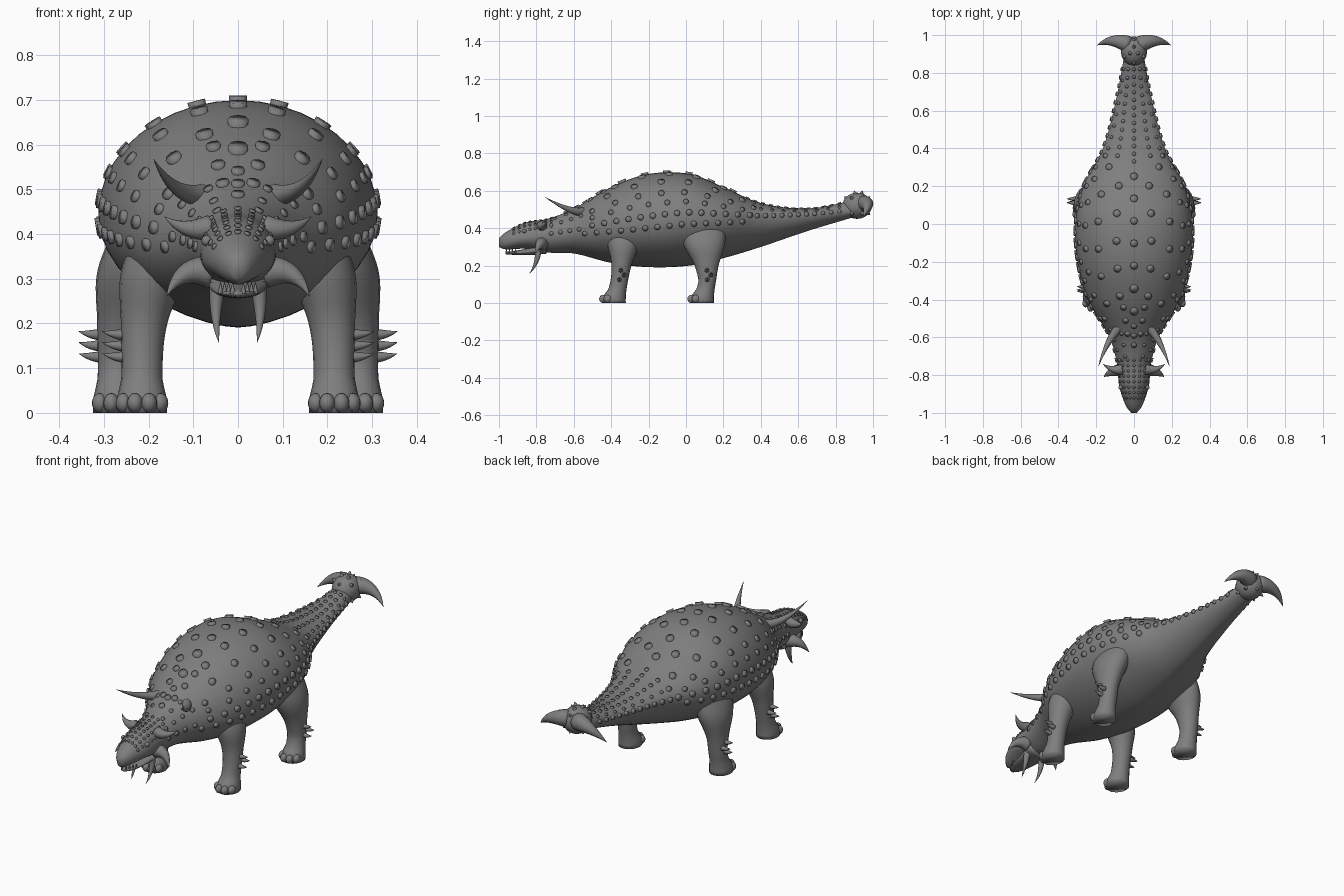
import bpy, bmesh, math, random
from mathutils import Vector, Matrix

if "Cube" in bpy.data.objects:
    bpy.data.objects.remove(bpy.data.objects["Cube"])
random.seed(4)

hide = bpy.data.materials.new("stone grey hide")
hide.use_nodes = True
hide.diffuse_color = (0.21, 0.21, 0.21, 1)
hide.node_tree.nodes["Principled BSDF"].inputs["Base Color"].default_value = hide.diffuse_color


def finish(bm, name):
    bmesh.ops.recalc_face_normals(bm, faces=bm.faces)
    mesh = bpy.data.meshes.new(name)
    bm.to_mesh(mesh)
    bm.free()
    mesh.materials.append(hide)
    mesh.shade_smooth()
    part = bpy.data.objects.new(name, mesh)
    bpy.context.collection.objects.link(part)


def sample(table, key):
    """Smooth interpolation of a table keyed by its first column."""
    last = len(table) - 1
    row = max(k for k in range(last) if k == 0 or table[k][0] <= key)
    before, start = table[max(row - 1, 0)], table[row]
    end, after = table[row + 1], table[min(row + 2, last)]
    span = end[0] - start[0]
    u = (key - start[0]) / span
    ease = u * u * (3 - 2 * u)
    values = []
    for column in range(1, len(start)):
        slope_in = (end[column] - before[column]) / (end[0] - before[0]) * span
        slope_out = (after[column] - start[column]) / (after[0] - start[0]) * span
        values.append(start[column] * (1 - ease) + end[column] * ease
                      + slope_in * u * (1 - u) ** 2 - slope_out * u * u * (1 - u))
    return values


def loft(bm, rings):
    loops = [[bm.verts.new(point) for point in ring] for ring in rings]
    for lower, upper in zip(loops, loops[1:]):
        for i in range(len(lower)):
            bm.faces.new((lower[i - 1], lower[i], upper[i], upper[i - 1]))
    bm.faces.new(loops[0])
    bm.faces.new(loops[-1])


def circle(count):
    return [(math.cos(math.tau * i / count), math.sin(math.tau * i / count)) for i in range(count)]


def ball(bm, position, radius, stretch=(1, 1, 1)):
    place = Matrix.Translation(position) @ Matrix.Diagonal((*stretch, 1))
    bmesh.ops.create_uvsphere(bm, u_segments=16, v_segments=12, radius=radius, matrix=place)


def horn(bm, base, bend, tip, radius, sides=8):
    """Tapered spike curving from base past bend to tip."""
    base, bend, tip = Vector(base), Vector(bend), Vector(tip)
    rings = []
    for step in range(sides):
        t = step / (sides - 0.6)
        middle = base.lerp(bend, t).lerp(bend.lerp(tip, t), t)
        along = (bend - base).lerp(tip - bend, t).normalized()
        across = along.orthogonal().normalized()
        if abs(along.y) < 0.95:
            across = along.cross(Vector((0, 1, 0))).normalized()
        other = along.cross(across)
        width = radius * (1 - t ** 1.3)
        rings.append([middle + (across * c + other * s) * width for c, s in circle(sides)])
    rings.append([tip.lerp(point, 0.02) for point in rings[-1]])
    loft(bm, rings)


def both_sides(bm, base, bend, tip, radius, sides=8):
    for side in (1, -1):
        horn(bm, *[(side * p[0], p[1], p[2]) for p in (base, bend, tip)], radius, sides)


# Body from beak to tail: y, half width, bottom, top
BODY = [(-1, .014, .30, .345), (-.97, .04, .287, .375), (-.86, .078, .29, .43),
        (-.74, .09, .27, .45), (-.6, .13, .265, .505), (-.4, .245, .215, .62),
        (-.2, .30, .192, .69), (.02, .31, .20, .69), (.2, .27, .24, .62),
        (.4, .165, .30, .535), (.65, .097, .385, .505), (.9, .05, .46, .55)]


def surface(y, angle):
    width, bottom, top = sample(BODY, y)
    ridge = .45 + .12 * min(y, 0) + .05 * max(y, 0) ** 2
    c, s = math.cos(angle), math.sin(angle)
    if s >= 0:
        return Vector((width * c, y, ridge + (top - ridge) * s))
    return Vector((math.copysign(width * abs(c) ** 1.25, c), y, ridge + (ridge - bottom) * s))


def outward(y, angle):
    step = .01
    round_body = surface(y, angle + step) - surface(y, angle - step)
    along_body = surface(y + step, angle) - surface(y - step, angle)
    return along_body.cross(round_body).normalized() * -1


bm = bmesh.new()
loft(bm, [[surface(-1 + 1.9 * k / 110, math.tau * i / 40) for i in range(40)] for k in range(111)])
finish(bm, "body")

# Lower jaw, teeth and eyes
bm = bmesh.new()
rings = []
for k in range(13):
    t = k / 12
    width, height = .012 + .058 * math.sqrt(t), .006 + .022 * t
    rings.append([(width * c, -.965 + .22 * t, .267 + .025 * t * t + height * s) for c, s in circle(20)])
loft(bm, rings)
finish(bm, "lower_jaw")

teeth, eyes = bmesh.new(), bmesh.new()
for k in range(4):
    x, y = .012 + .009 * k, -.96 + .016 * k
    both_sides(teeth, (x, y, .266), (x, y, .28), (x, y, .294), .006)
for side in (1, -1):
    ball(eyes, (side * .07, -.865, .385), .012)
finish(teeth, "teeth")
finish(eyes, "eyes")

# Leg section: height, shift inward, shift back, half width, half depth
LEG = [(0, 0, 0, .056, .063), (.03, 0, 0, .056, .063), (.08, 0, .02, .046, .048),
       (.2, .005, .04, .052, .053), (.32, .03, .05, .076, .085), (.45, .08, .06, .07, .085)]


def leg_section(z, foot_x, foot_y, haunch):
    inward, back, width, depth = sample(LEG, z)
    thigh = haunch * max(z - .12, 0)
    return foot_x - inward, foot_y + back - .2 * thigh, width, depth + .14 * thigh


for label, foot_x, foot_y, haunch in (("front", .215, -.385, 0), ("rear", .268, .086, 1)):
    for side_name, side in (("left", 1), ("right", -1)):
        bm = bmesh.new()
        rings = []
        for k in range(25):
            z = .45 * k / 24
            x, y, width, depth = leg_section(z, foot_x, foot_y, haunch)
            rings.append([(side * x + width * c, y + depth * s, z) for c, s in circle(20)])
        loft(bm, rings)
        for k in range(4):
            turn = math.radians(37 * k - 145)
            ball(bm, (side * foot_x + .05 * math.cos(turn), foot_y + .06 * math.sin(turn), .022),
                 .022, (.8, 1, 1))
        finish(bm, f"{label}_leg_{side_name}")
    # Outer shin spikes
    bm = bmesh.new()
    for k in range(3):
        z = .125 + .025 * k
        x, y, width, depth = leg_section(z, foot_x, foot_y, haunch)
        base = Vector((x + width * .85, y + .02 * (k % 2), z))
        both_sides(bm, base, base + Vector((.03, 0, 0)), base + Vector((.05, 0, .008)), .013)
    finish(bm, f"{label}_shin_spikes")


def spike_row(bm, degrees, first, last, count, length):
    """Spikes at one angle round the body, longest where it is widest."""
    angle = math.radians(degrees)
    for k in range(count):
        y = first + (last - first) * k / (count - 1)
        base, normal = surface(y, angle), outward(y, angle)
        size = length * (.5 + 1.6 * sample(BODY, y)[0]) * random.uniform(.93, 1.07)
        radius = .056 * math.sqrt(size)
        lean = max(-.5, min(.5, (y + .12) * 1.6)) * (.25 + .75 * math.sin(angle))
        aim = (normal + Vector((0, lean, .12 * math.cos(angle)))).normalized()
        points = base - normal * radius * .5, base + normal * size * .5, base + aim * size
        if degrees == 90:
            horn(bm, *points, radius)
        else:
            both_sides(bm, *points, radius)


# Rows of armour: degrees round the body, first y, last y, count, length
ARMOUR = {
    "crest_spikes": [(90, -.46, -.34, 2, .2), (90, -.22, .25, 5, .14), (90, -.64, -.54, 3, .1),
                     (73, -.38, .2, 5, .14), (76, -.58, -.44, 3, .1)],
    "back_spikes": [(53, -.42, .3, 6, .12), (35, -.5, .36, 8, .09), (22, -.5, .3, 9, .07)],
    "flank_spikes": [(8, -.5, .34, 14, .095), (-6, -.54, .3, 14, .085)],
    "neck_spikes": [(5, -.72, -.57, 4, .07), (35, -.72, -.56, 4, .05), (62, -.7, -.58, 3, .05)],
    "tail_spikes": [(90, .33, .82, 13, .05), (62, .36, .82, 11, .05), (35, .4, .82, 8, .04),
                    (6, .38, .82, 11, .08)],
    "head_studs": [(degrees, -.92, -.72, 8, .03) for degrees in range(30, 91, 20)],
}
for name, rows in ARMOUR.items():
    bm = bmesh.new()
    for row in rows:
        spike_row(bm, *row)
    finish(bm, name)

# Large curved horns, mirrored: base, bend, tip, radius
HORNS = {
    "shoulder_horns": ((.06, -.53, .49), (.14, -.6, .47), (.19, -.76, .57), .027),
    "brow_horns": ((.06, -.77, .415), (.12, -.78, .4), (.165, -.74, .44), .028),
    "cheek_horns": ((.06, -.77, .315), (.13, -.78, .33), (.16, -.81, .26), .036),
    "chin_tusks": ((.045, -.79, .29), (.055, -.79, .21), (.042, -.84, .155), .018),
    "tail_club_horns": ((.03, .95, .53), (.12, .99, .54), (.197, .945, .46), .045),
}
for name, shape in HORNS.items():
    bm = bmesh.new()
    both_sides(bm, *shape, sides=12)
    finish(bm, name)

# Tail club with rings of studs
club, studs = bmesh.new(), bmesh.new()
centre = Vector((0, .915, .52))
ball(club, centre, .07, (1, 1.12, 1))
for tilt, count in ((35, 6), (-35, 6), (70, 3)):
    rise = math.radians(tilt)
    for c, s in circle(count):
        aim = Vector((s * math.cos(rise), c * math.cos(rise), math.sin(rise)))
        horn(studs, centre + aim * .055, centre + aim * .075, centre + aim * .087, .015)
finish(club, "tail_club")
finish(studs, "tail_club_studs")
